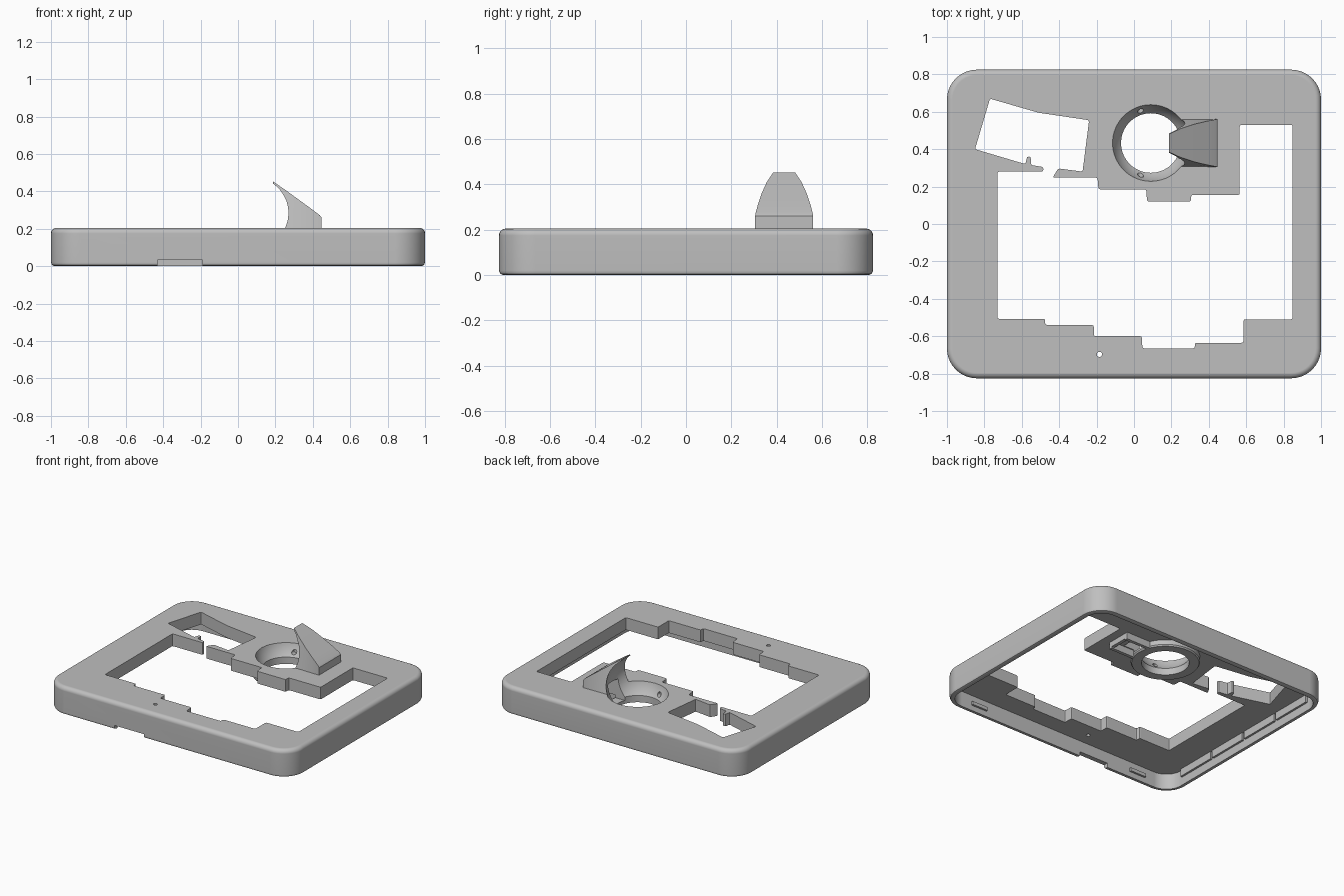
import bpy, bmesh, math
from mathutils import Matrix, Vector

if "Cube" in bpy.data.objects:
    bpy.data.objects.remove(bpy.data.objects["Cube"])

grey = bpy.data.materials.new("plain grey")
grey.use_nodes = True
grey.diffuse_color = (0.52, 0.52, 0.52, 1)
grey.node_tree.nodes["Principled BSDF"].inputs["Base Color"].default_value = grey.diffuse_color

RING = Vector((0.09, 0.433, 0.26))   # centre of the spherical socket
BALL = 0.212
TOP, UNDER = 0.205, 0.115            # upper and lower faces of the plate


def finish(name, bm):
    bmesh.ops.recalc_face_normals(bm, faces=bm.faces)
    me = bpy.data.meshes.new(name)
    bm.to_mesh(me)
    bm.free()
    me.materials.append(grey)
    ob = bpy.data.objects.new(name, me)
    bpy.context.collection.objects.link(ob)
    return ob


def activate(ob):
    bpy.ops.object.select_all(action='DESELECT')
    ob.select_set(True)
    bpy.context.view_layer.objects.active = ob


def cut(ob, *cutters):
    for c in cutters:
        m = ob.modifiers.new("cut", 'BOOLEAN')
        m.operation, m.solver, m.object = 'DIFFERENCE', 'EXACT', c
        activate(ob)
        bpy.ops.object.modifier_apply(modifier=m.name)


def loft(name, loops, ring=False):
    """Skin a row of loops, capped at the ends or joined into a ring."""
    bm = bmesh.new()
    rows = [[bm.verts.new(p) for p in lp] for lp in loops]
    n = len(rows[0])
    for a, b in list(zip(rows, rows[1:])) + ([(rows[-1], rows[0])] if ring else []):
        for i in range(n):
            j = (i + 1) % n
            bm.faces.new((a[i], a[j], b[j], b[i]))
    if not ring:
        bm.faces.new(rows[0])
        bm.faces.new(rows[-1])
    return finish(name, bm)


def box(name, x0, x1, y0, y1, z0, z1):
    corners = [(x0, y0), (x1, y0), (x1, y1), (x0, y1)]
    return loft(name, [[(x, y, z) for x, y in corners] for z in (z0, z1)])


def cylinder(name, centre, r, depth, rot=Matrix()):
    bm = bmesh.new()
    bmesh.ops.create_cone(bm, cap_ends=True, segments=32, radius1=r, radius2=r,
                          depth=depth, matrix=Matrix.Translation(centre) @ rot)
    return finish(name, bm)


def rounded_rect(inset, z, n=10):
    hx, hy, r = 1 - inset, 0.825 - inset, 0.16 - inset
    pts = []
    for k, (sx, sy) in enumerate([(1, 1), (-1, 1), (-1, -1), (1, -1)]):
        for i in range(n + 1):
            a = math.pi / 2 * (k + i / n)
            pts.append((sx * (hx - r) + r * math.cos(a), sy * (hy - r) + r * math.sin(a), z))
    return pts


def soften(points, r=0.01):
    """Round the corners of a closed outline."""
    out, n = [], len(points)
    for i in range(n):
        p, a, b = (Vector(points[k % n]) for k in (i, i - 1, i + 1))
        s = p + (a - p).normalized() * min(r, (a - p).length * 0.4)
        e = p + (b - p).normalized() * min(r, (b - p).length * 0.4)
        out += [s, (s + e) / 4 + p / 2, e]
    return out


# Rounded outer body, hollow from below
levels = [(0.02, 0), (0.006, 0.006), (0, 0.02)]
for i in range(6):
    a = math.pi / 2 * i / 5
    levels.append((0.03 * (1 - math.cos(a)), TOP - 0.03 + 0.03 * math.sin(a)))
body = loft("case_body", [rounded_rect(i, z) for i, z in levels])
cavity = loft("cavity_cutter", [rounded_rect(0.035, z) for z in (-0.1, UNDER)])

# Stepped window joined to the tilted corner window
window = soften([
    (-.73, -.507), (-.475, -.507), (-.475, -.54), (-.215, -.54), (-.215, -.6), (.042, -.6),
    (.045, -.665), (.325, -.665), (.325, -.635), (.585, -.635), (.585, -.51), (.848, -.51),
    (.848, .53), (.565, .53), (.565, .155), (.305, .155), (.305, .12), (.07, .12),
    (.065, .185), (-.19, .185), (-.195, .248), (-.435, .248), (-.405, .297), (-.275, .28),
    (-.24, .555), (-.51, .595), (-.77, .67), (-.85, .4), (-.58, .32), (-.572, .36),
    (-.552, .36), (-.55, .315), (-.485, .305), (-.485, .28), (-.73, .28)])
opening = loft("window_cutter", [[(p.x, p.y, z) for p in window] for z in (-0.1, 0.4)])
socket = cylinder("socket_cutter", (RING.x, RING.y, 0.2), 0.206, 0.4)
pin = cylinder("pin_cutter", (-0.185, -0.697, 0.2), 0.014, 0.3)
notch = box("notch_cutter", -0.43, -0.19, -0.9, -0.7, -0.1, 0.032)
slot = box("slot_cutter", 0.22, 0.40, RING.y - 0.06, RING.y + 0.06, 0.095, 0.24)
cut(body, cavity, opening, socket, pin, notch, slot)

# Spherical socket ring, hanging below the plate
profile = []
for i in range(9):
    z = TOP - 0.085 * i / 8
    profile.append((math.sqrt(BALL ** 2 - (z - RING.z) ** 2), z))
low = profile[-1][0]
profile += [(low, 0.07), (0.225, 0.07), (0.232, 0.08), (0.232, UNDER + 0.01), (0.21, TOP - 0.002)]
steps = 64
ring = loft("socket_ring", [
    [(RING.x + r * math.cos(t), RING.y + r * math.sin(t), z) for r, z in profile]
    for t in (2 * math.pi * k / steps for k in range(steps))], ring=True)
holes = [cylinder("hole_cutter", (0.035, RING.y + s * 0.18, 0.15), 0.016, 0.14,
                  Matrix.Rotation(math.pi / 2, 4, 'X')) for s in (-1, 1)]
cut(ring, slot, *holes)

# Curved fin that shields the socket
sections = [(0.187, 0.453, 0.048), (0.25, 0.41, 0.077), (0.32, 0.359, 0.1),
            (0.39, 0.308, 0.117), (0.437, 0.273, 0.126), (0.447, 0.26, 0.128)]
fin = loft("fin", [[(x, RING.y - w, z), (x, RING.y + w, z),
                    (x, RING.y + 0.128, 0.19), (x, RING.y - 0.128, 0.19)]
                   for x, z, w in sections])
bm = bmesh.new()
bmesh.ops.create_uvsphere(bm, u_segments=64, v_segments=32, radius=BALL,
                          matrix=Matrix.Translation(RING))
ball = finish("ball_cutter", bm)
cut(fin, ball, slot)

# Holder frame beneath the fin
for s, side in ((-1, "front"), (1, "back")):
    y = RING.y + s * 0.08
    box(f"holder_rail_{side}", 0.30, 0.50, y - 0.012, y + 0.012, 0.065, UNDER + 0.005)
box("holder_end", 0.476, 0.50, RING.y - 0.08, RING.y + 0.08, 0.075, UNDER + 0.005)

# Ribs on the inner side walls and snap tabs on the inner front and back walls
for s, side in ((-1, "right"), (1, "left")):
    for k in range(4):
        xs = sorted((s * 0.97, s * 0.95))
        y = (k - 1.5) * 0.33
        box(f"{side}_wall_rib", *xs, y - 0.155, y + 0.155, 0.06, UNDER + 0.005)
for s, side in ((-1, "front"), (1, "back")):
    for x in (-0.69, 0.69):
        ys = sorted((s * 0.795, s * 0.775))
        box(f"{side}_snap_tab", x - 0.065, x + 0.065, *ys, 0.04, 0.065)

for c in (cavity, opening, socket, pin, notch, slot, ball, *holes):
    bpy.data.objects.remove(c)

for ob in (body, ring, fin):
    activate(ob)
    bpy.ops.object.shade_smooth_by_angle(angle=math.radians(30))
    ob.modifiers.new("even shading", 'WEIGHTED_NORMAL').keep_sharp = True
